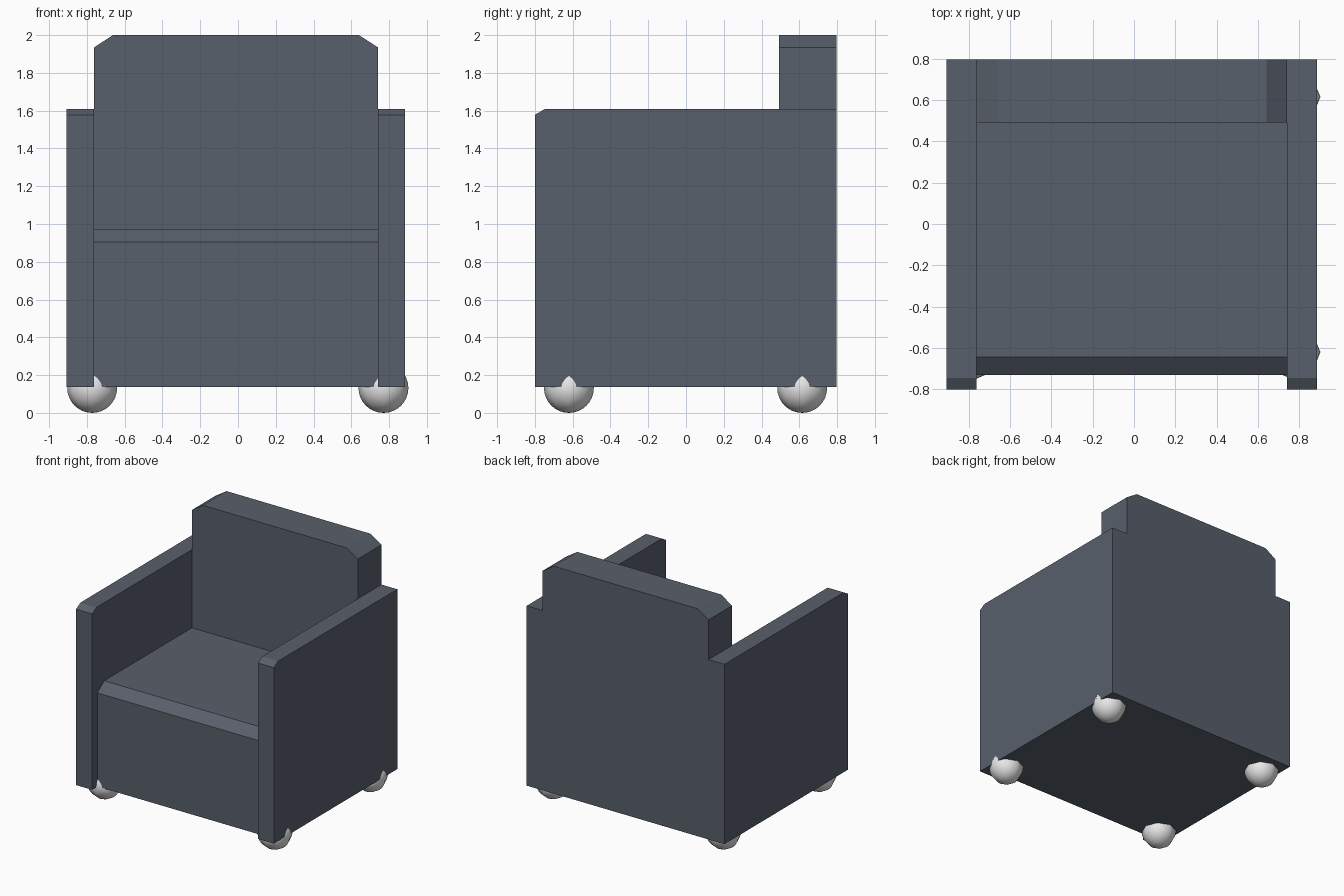
import bpy, bmesh
from mathutils import Vector

cube = bpy.data.objects.get("Cube")
if cube:
    bpy.data.objects.remove(cube, do_unlink=True)


def make_material(name, color):
    mat = bpy.data.materials.new(name)
    mat.use_nodes = True
    mat.diffuse_color = color
    mat.node_tree.nodes["Principled BSDF"].inputs["Base Color"].default_value = color
    return mat


slate = make_material("slate upholstery", (0.098, 0.116, 0.146, 1))
pale_grey = make_material("pale grey feet", (0.8, 0.8, 0.8, 1))


def finish(name, bm, mat):
    bmesh.ops.recalc_face_normals(bm, faces=bm.faces)
    mesh = bpy.data.meshes.new(name)
    bm.to_mesh(mesh)
    bm.free()
    mesh.materials.append(mat)
    obj = bpy.data.objects.new(name, mesh)
    bpy.context.collection.objects.link(obj)
    return obj


def prism(name, points, axis, start, end):
    """Extrude a profile along axis x (points are y, z) or y (points are x, z)."""
    bm = bmesh.new()
    place = (lambda a, b: (start, a, b)) if axis == "x" else (lambda a, b: (a, start, b))
    face = bm.faces.new([bm.verts.new(place(a, b)) for a, b in points])
    moved = bmesh.ops.extrude_face_region(bm, geom=[face])["geom"]
    offset = Vector((end - start, 0, 0) if axis == "x" else (0, end - start, 0))
    bmesh.ops.translate(bm, vec=offset, verts=[v for v in moved if isinstance(v, bmesh.types.BMVert)])
    return finish(name, bm, slate)


base, back = 0.137, 0.797
inner_right, inner_left = -0.762, 0.741

# Armrests with a small chamfer at the top front
arm = [(-0.8, base), (back, base), (back, 1.61), (-0.745, 1.61), (-0.8, 1.578)]
prism("right_armrest", arm, "x", -0.907, inner_right)
prism("left_armrest", arm, "x", inner_left, 0.885)

# Seat block with a sloped front edge
seat = [(-0.73, base), (0.492, base), (0.492, 0.97), (-0.643, 0.97), (-0.73, 0.904)]
prism("seat", seat, "x", inner_right, inner_left)

# Backrest with cut top corners
rest = [(inner_right, base), (inner_left, base), (inner_left, 1.935),
        (0.64, 2), (-0.662, 2), (inner_right, 1.935)]
prism("backrest", rest, "y", 0.492, back)

# Ball feet
for side, x in (("right", -0.772), ("left", 0.77)):
    for end, y in (("front", -0.62), ("back", 0.615)):
        bm = bmesh.new()
        bmesh.ops.create_uvsphere(bm, u_segments=8, v_segments=16, radius=0.132)
        for f in bm.faces:
            f.smooth = True
        foot = finish(f"{end}_{side}_foot", bm, pale_grey)
        foot.location = (x, y, 0.132)
